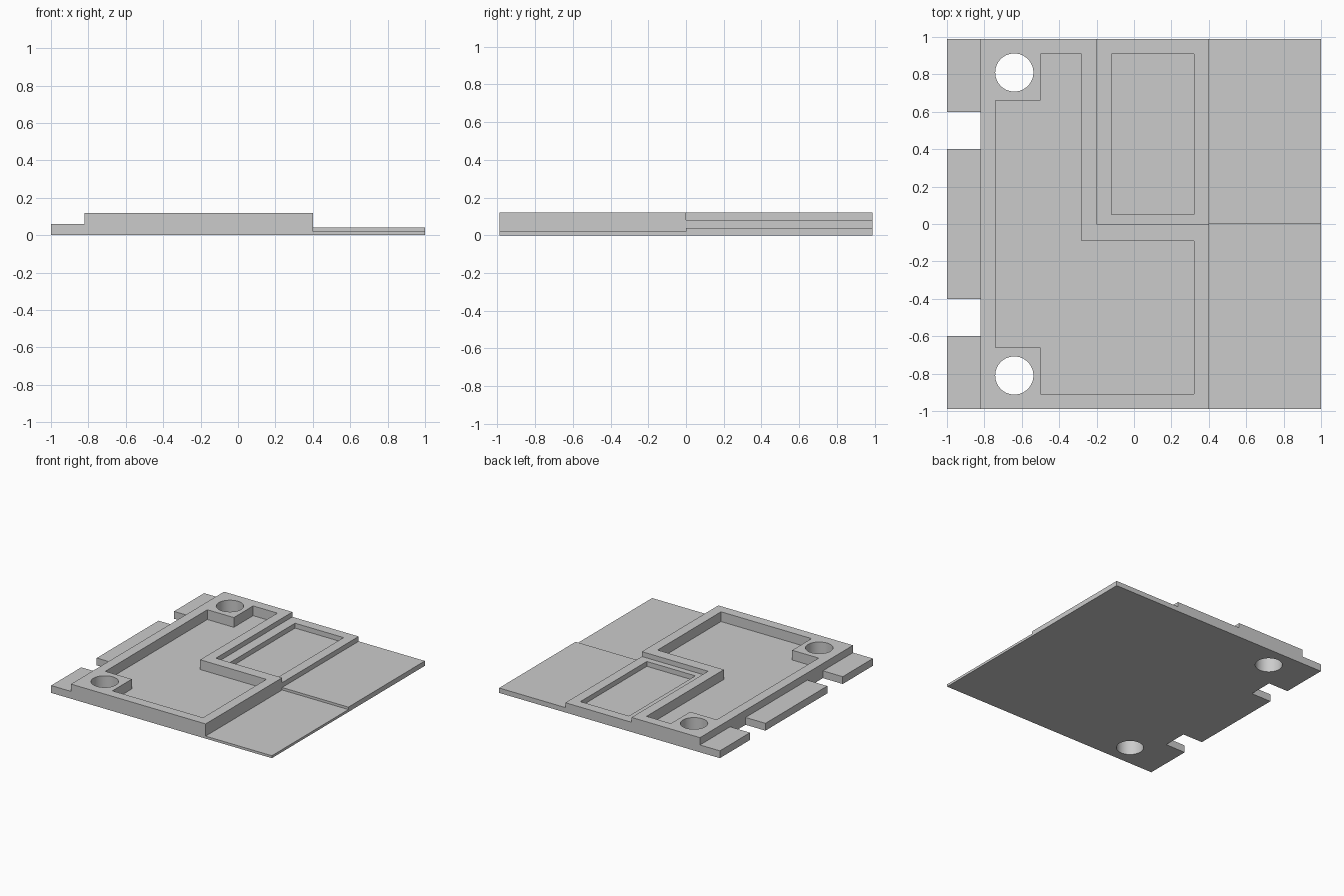
import bpy, bmesh, math

if "Cube" in bpy.data.objects:
    bpy.data.objects.remove(bpy.data.objects["Cube"])

grey = bpy.data.materials.new("plain grey")
grey.diffuse_color = (0.6, 0.6, 0.6, 1)
grey.use_nodes = True
grey.node_tree.nodes["Principled BSDF"].inputs["Base Color"].default_value = grey.diffuse_color


def prism(name, points, z0, z1):
    """Closed solid: an outline extruded from z0 to z1."""
    bm = bmesh.new()
    face = bm.faces.new([bm.verts.new((x, y, z0)) for x, y in points])
    up = bmesh.ops.extrude_face_region(bm, geom=[face])["geom"]
    for v in up:
        if isinstance(v, bmesh.types.BMVert):
            v.co.z = z1
    bmesh.ops.recalc_face_normals(bm, faces=bm.faces)
    mesh = bpy.data.meshes.new(name)
    bm.to_mesh(mesh)
    bm.free()
    obj = bpy.data.objects.new(name, mesh)
    bpy.context.collection.objects.link(obj)
    return obj


def rect(x0, x1, y0, y1):
    return [(x0, y0), (x1, y0), (x1, y1), (x0, y1)]


def circle(cx, cy, r, n=48):
    return [(cx + r * math.cos(2 * math.pi * i / n),
             cy + r * math.sin(2 * math.pi * i / n)) for i in range(n)]


# Full block, carved down by the cuts below
plate = prism("stepped_plate", rect(-1, 1, -0.99, 0.99), 0, 0.12)
plate.data.materials.append(grey)

# Main pocket outline, leaving corner pads around the holes
pocket = [(-0.5, -0.91), (0.32, -0.91), (0.32, -0.09), (-0.28, -0.09),
          (-0.28, 0.91), (-0.5, 0.91), (-0.5, 0.66), (-0.74, 0.66),
          (-0.74, -0.66), (-0.5, -0.66)]

cuts = [
    ("rear_step", rect(-0.2, 1.2, 0, 1.2), 0.08),
    ("side_plate_step", rect(0.4, 1.3, -1.3, 1.3), 0.04),
    ("front_side_plate_step", rect(0.4, 1.4, -1.4, 0), 0.02),
    ("tab_step", rect(-1.2, -0.82, -1.2, 1.2), 0.06),
    ("main_pocket", pocket, 0.04),
    ("rear_pocket", rect(-0.12, 0.32, 0.05, 0.91), 0.04),
]
# Tab notches and round through holes, mirrored front to back
for s, side in ((-1, "front"), (1, "rear")):
    y0, y1 = sorted((0.4 * s, 0.6 * s))
    cuts.append((side + "_notch", rect(-1.3, -0.82, y0, y1), -0.1))
    cuts.append((side + "_hole", circle(-0.64, 0.81 * s, 0.102), -0.1))

for name, outline, floor in cuts:
    cutter = prism(name + "_cutter", outline, floor, 0.3)
    cutter.hide_render = True
    cutter.hide_set(True)
    mod = plate.modifiers.new(name, 'BOOLEAN')
    mod.operation = 'DIFFERENCE'
    mod.solver = 'EXACT'
    mod.object = cutter

# Bake the cuts, drop the cutters, keep hole walls smooth
bpy.context.view_layer.objects.active = plate
plate.select_set(True)
for mod in list(plate.modifiers):
    bpy.ops.object.modifier_apply(modifier=mod.name)
for obj in list(bpy.data.objects):
    if obj != plate:
        bpy.data.objects.remove(obj)
bpy.ops.object.shade_smooth_by_angle(angle=math.radians(30))
